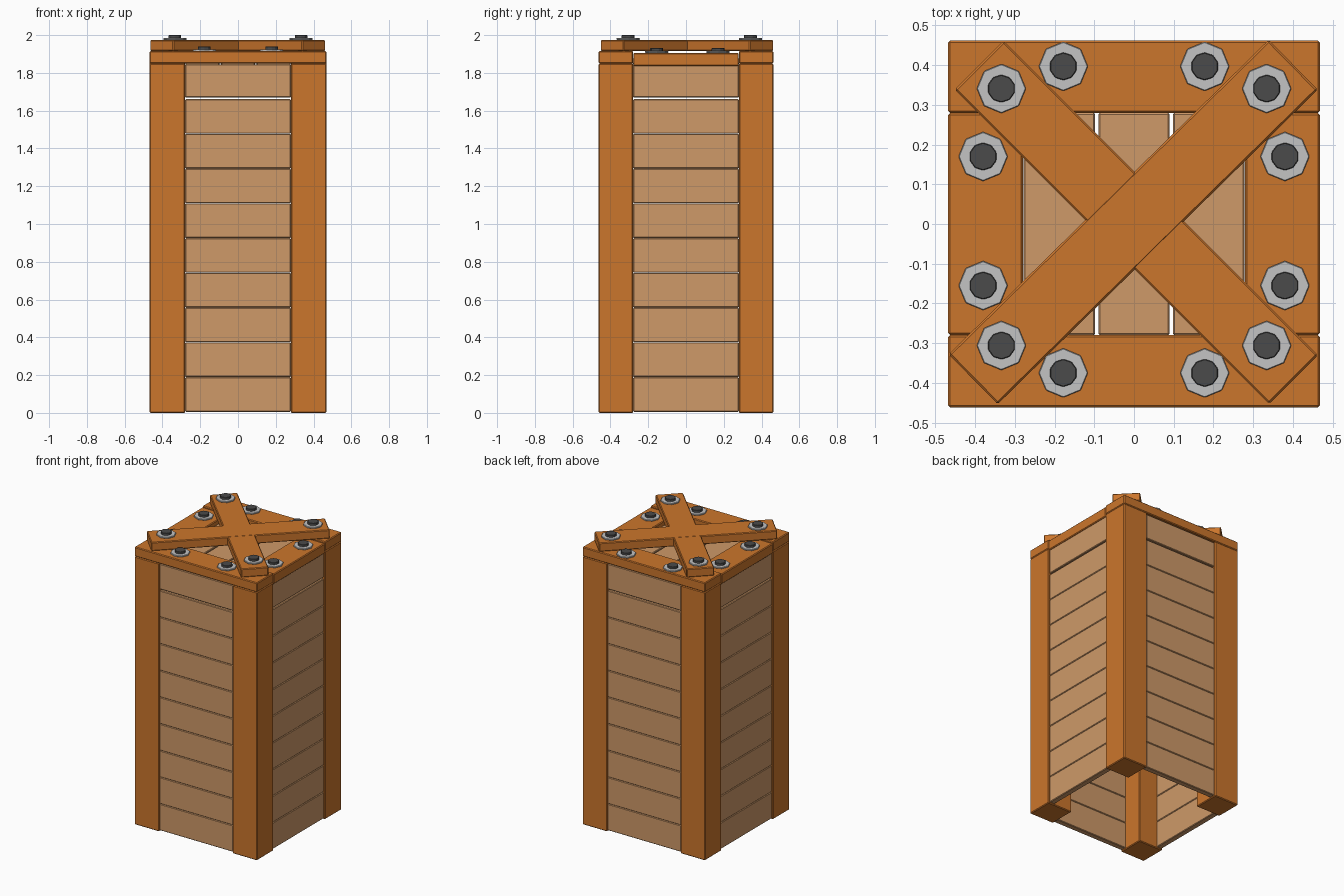
import bpy
import math

cube = bpy.data.objects.get("Cube")
if cube:
    bpy.data.objects.remove(cube, do_unlink=True)


def material(name, r, g, b):
    m = bpy.data.materials.new(name)
    m.use_nodes = True
    m.diffuse_color = (r, g, b, 1)
    m.node_tree.nodes["Principled BSDF"].inputs["Base Color"].default_value = (r, g, b, 1)
    return m


ORANGE = material("orange_wood", 0.60, 0.18, 0.025)
TAN = material("tan_wood", 0.62, 0.32, 0.14)
GREY = material("washer_grey", 0.55, 0.55, 0.55)
DARK = material("bolt_dark", 0.07, 0.07, 0.07)


def finish(obj, name, mat, bevel):
    obj.name = name
    obj.data.materials.append(mat)
    mod = obj.modifiers.new("soft_edges", "BEVEL")
    mod.width = bevel
    mod.segments = 1
    return obj


def board(name, center, size, mat, turn=0.0, bevel=0.005):
    bpy.ops.mesh.primitive_cube_add(size=1, location=center, rotation=(0, 0, turn))
    obj = bpy.context.object
    obj.scale = size
    bpy.ops.object.transform_apply(location=False, rotation=False, scale=True)
    return finish(obj, name, mat, bevel)


def disc(name, x, y, z, radius, height, sides, mat):
    bpy.ops.mesh.primitive_cylinder_add(vertices=sides, radius=radius, depth=height,
                                        location=(x, y, z + height / 2))
    return finish(bpy.context.object, name, mat, 0.002)


def bolt(name, x, y, z):
    disc(name + "_washer", x, y, z, 0.062, 0.01, 8, GREY)
    disc(name + "_head", x, y, z, 0.035, 0.025, 10, DARK)


HX, HY = 0.468, 0.462       # half width and half depth
INNER = 0.28                # inner edge of posts and rails
EAVE, RAIL_TOP = 1.85, 1.915
ROWS, PITCH = 10, 0.184
RECESS, THICK = 0.008, 0.04

# Corner posts
for sx, front in ((-1, "right"), (1, "left")):
    for sy, side in ((-1, "front"), (1, "back")):
        board(f"{side}_{front}_post",
              (sx * (HX + INNER) / 2, sy * (HY + INNER) / 2, EAVE / 2),
              (HX - INNER, HY - INNER, EAVE), ORANGE)

# Horizontal wall planks, with a small open gap under the top row
for row in range(ROWS):
    low = 0.006 + row * PITCH + (0.008 if row == ROWS - 1 else 0)
    high = 0.006 + (row + 1) * PITCH - 0.001
    z, h = (low + high) / 2, high - low
    for s, fb, lr in ((-1, "front", "right"), (1, "back", "left")):
        board(f"{fb}_wall_plank", (0, s * (HY - RECESS - THICK / 2), z),
              (2 * INNER, THICK, h), TAN, bevel=0.004)
        board(f"{lr}_wall_plank", (s * (HX - RECESS - THICK / 2), 0, z),
              (THICK, 2 * INNER, h), TAN, bevel=0.004)

# Lid rails
for s, fb, lr in ((-1, "front", "right"), (1, "back", "left")):
    board(f"{fb}_lid_rail", (0, s * (HY + INNER) / 2, (EAVE + RAIL_TOP) / 2),
          (2 * HX, HY - INNER, RAIL_TOP - EAVE), ORANGE)
    board(f"{lr}_lid_rail", (s * (HX + INNER) / 2, 0, 1.871),
          (HX - INNER, 2 * INNER - 0.002, 0.07), ORANGE)

# Lid planks
for i in (-1, 0, 1):
    board("lid_plank", (i * 0.188, 0, 1.86), (0.18, 2 * INNER, THICK), TAN, bevel=0.004)

# Diagonal cross
board("rising_cross_board", (-0.002, 0.005, 1.945), (1.13, 0.176, 0.06), ORANGE, math.radians(44.5))
board("falling_cross_board", (0.006, 0.004, 1.9445), (1.12, 0.174, 0.059), ORANGE, math.radians(-45))

# Bolts on rails and cross
for s in (-1, 1):
    for y in (-0.375, 0.397):
        bolt("end_rail_bolt", s * 0.178, y, RAIL_TOP)
    for y in (-0.155, 0.17):
        bolt("side_rail_bolt", s * 0.38, y, 1.906)
    for y in (-0.306, 0.341):
        bolt("cross_bolt", s * 0.334, y, 1.975)
